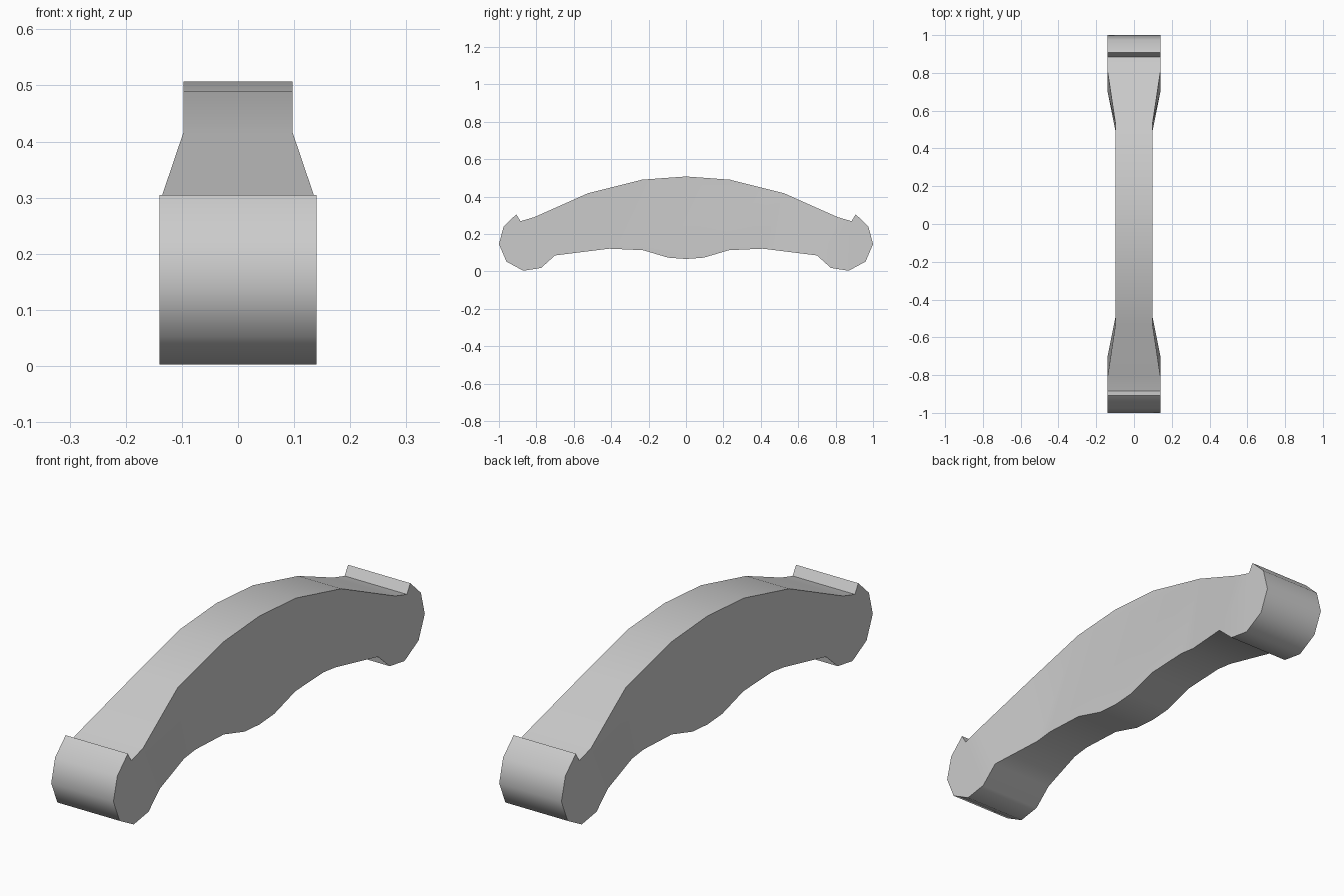
import bpy
import bmesh
import math

cube = bpy.data.objects.get("Cube")
if cube:
    bpy.data.objects.remove(cube, do_unlink=True)

NARROW, WIDE = 0.097, 0.14

# Half profile as (y, z), from the crown over the hooked end to the belly
TOP = [(0, 0.507), (0.235, 0.49), (0.525, 0.417)]
END = [(0.81, 0.29), (0.885, 0.268), (0.907, 0.305), (0.975, 0.24), (1.0, 0.145),
       (0.96, 0.052), (0.87, 0.003), (0.775, 0.018), (0.70, 0.085)]
BELLY = [(0.485, 0.112), (0.41, 0.121), (0.23, 0.113), (0.095, 0.073), (0, 0.066)]


def mirrored(points):
    return [(-y, z) for y, z in reversed(points)]


# Closed outline: front half, then back half, sharing the centre points
outline = ([(p, NARROW) for p in TOP] + [(p, WIDE) for p in END]
           + [(p, NARROW) for p in BELLY]
           + [(p, NARROW) for p in mirrored(BELLY)[1:]]
           + [(p, WIDE) for p in mirrored(END)]
           + [(p, NARROW) for p in mirrored(TOP)[:-1]])

bm = bmesh.new()
sides = [[bm.verts.new((s * w, y, z)) for (y, z), w in outline] for s in (1, -1)]
n = len(outline)

# Rim around the profile
for i in range(n):
    j = (i + 1) % n
    bm.faces.new((sides[0][i], sides[0][j], sides[1][j], sides[1][i]))

# Flat waist, flat ends and the flared panels between them
t, e = len(TOP), len(END)
ends = [(t, t + e), (n - t + 1 - e, n - t + 1)]
for ring in sides:
    waist = ring[:t] + ring[ends[0][1]:ends[1][0]] + ring[ends[1][1]:]
    bm.faces.new(waist)
    for a, b in ends:
        bm.faces.new(ring[a:b])
        bm.faces.new((ring[a - 1], ring[a], ring[b - 1], ring[b % n]))

bmesh.ops.recalc_face_normals(bm, faces=bm.faces[:])
mesh = bpy.data.meshes.new("arched_handle")
bm.to_mesh(mesh)
bm.free()

# Plain grey material
grey = bpy.data.materials.new("light grey")
grey.use_nodes = True
colour = (0.6, 0.6, 0.6, 1)
grey.diffuse_color = colour
grey.node_tree.nodes["Principled BSDF"].inputs["Base Color"].default_value = colour
mesh.materials.append(grey)

handle = bpy.data.objects.new("arched_handle", mesh)
bpy.context.collection.objects.link(handle)
bpy.context.view_layer.objects.active = handle
handle.select_set(True)
bpy.ops.object.shade_smooth_by_angle(angle=math.radians(46))
